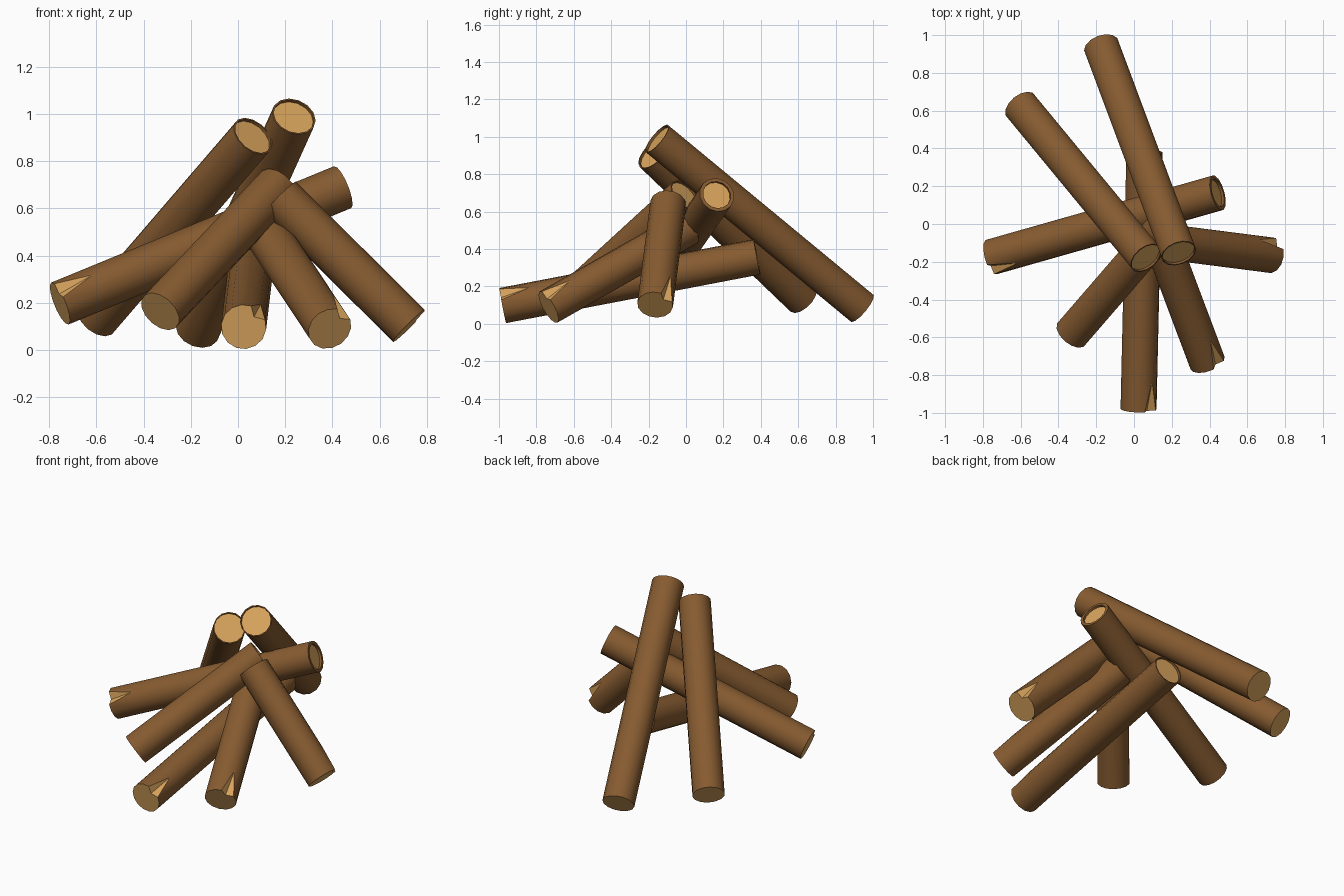
import bpy, bmesh, math
from mathutils import Vector

if "Cube" in bpy.data.objects:
    bpy.data.objects.remove(bpy.data.objects["Cube"])


def material(name, rgb):
    m = bpy.data.materials.new(name)
    m.diffuse_color = (*rgb, 1)
    m.use_nodes = True
    m.node_tree.nodes["Principled BSDF"].inputs["Base Color"].default_value = m.diffuse_color
    return m


BARK = material("brown bark", (0.24, 0.105, 0.03))
WOOD = material("pale cut wood", (0.69, 0.37, 0.11))
SIDES = 14
R = 0.096


def log(name, low, high, notch=None, rim=0.93):
    """A log from its low end to its high end; notch = direction of the split at the low end."""
    low, high = Vector(low), Vector(high)
    axis = (high - low).normalized()
    hint = Vector(notch or (0, 0, 1))
    u = (hint - axis * hint.dot(axis)).normalized()
    v = axis.cross(u)
    length = (high - low).length
    bm = bmesh.new()

    def ring(t, r):
        return [bm.verts.new(low + axis * t + r * (u * math.cos(a) + v * math.sin(a)))
                for a in (2 * math.pi * i / SIDES for i in range(SIDES))]

    def face(verts, mat=0):
        bm.faces.new(verts).material_index = mat

    # bark rings, then a thin lip and a slightly sunken cut at the high end
    rings = [ring(0, R), ring(0.16, R), ring(length, R),
             ring(length, R * rim), ring(length - 0.014, R * rim)]
    for k in range(4):
        a, b = rings[k], rings[k + 1]
        for i in range(SIDES):
            j = (i + 1) % SIDES
            if notch and k == 0 and i == 0:
                face((a[0], a[1], b[0]), 1)
                face((a[1], b[1], b[0]))
            elif notch and k == 0 and j == 0:
                face((a[i], a[0], b[0]), 1)
                face((a[i], b[0], b[i]))
            else:
                face((a[i], a[j], b[j], b[i]))
    # cut ends
    face(rings[0][::-1], 1)
    face(rings[4], 1)
    # split: pull one rim point inward
    if notch:
        rings[0][0].co -= u * R * 0.36
    bmesh.ops.recalc_face_normals(bm, faces=bm.faces)

    me = bpy.data.meshes.new(name)
    bm.to_mesh(me)
    bm.free()
    me.materials.append(BARK)
    me.materials.append(WOOD)
    ob = bpy.data.objects.new(name, me)
    bpy.context.collection.objects.link(ob)
    bpy.ops.object.select_all(action='DESELECT')
    ob.select_set(True)
    bpy.context.view_layer.objects.active = ob
    bpy.ops.object.shade_smooth_by_angle(angle=math.radians(32))


# long logs leaning on the pile from behind
log("back_log", (-0.172, 0.94, 0.085), (0.237, -0.155, 0.99))
log("back_left_log", (-0.60, 0.625, 0.135), (0.064, -0.18, 0.907))
# cross log and the long low log
log("left_log", (-0.755, -0.175, 0.197), (0.443, 0.165, 0.69), (0, -1, 0.9), 0.8)
log("front_log", (0.024, -0.98, 0.098), (0.055, 0.38, 0.358), (1, 0, 1))
# short logs at the front
log("front_left_log", (-0.33, -0.58, 0.163), (0.167, -0.005, 0.69))
log("front_right_log", (0.389, -0.735, 0.09), (0.107, 0.015, 0.515), (0.8, 0, 1))
log("right_log", (0.725, -0.165, 0.102), (0.178, -0.095, 0.645), (0.5, 0.8, 0.6))
